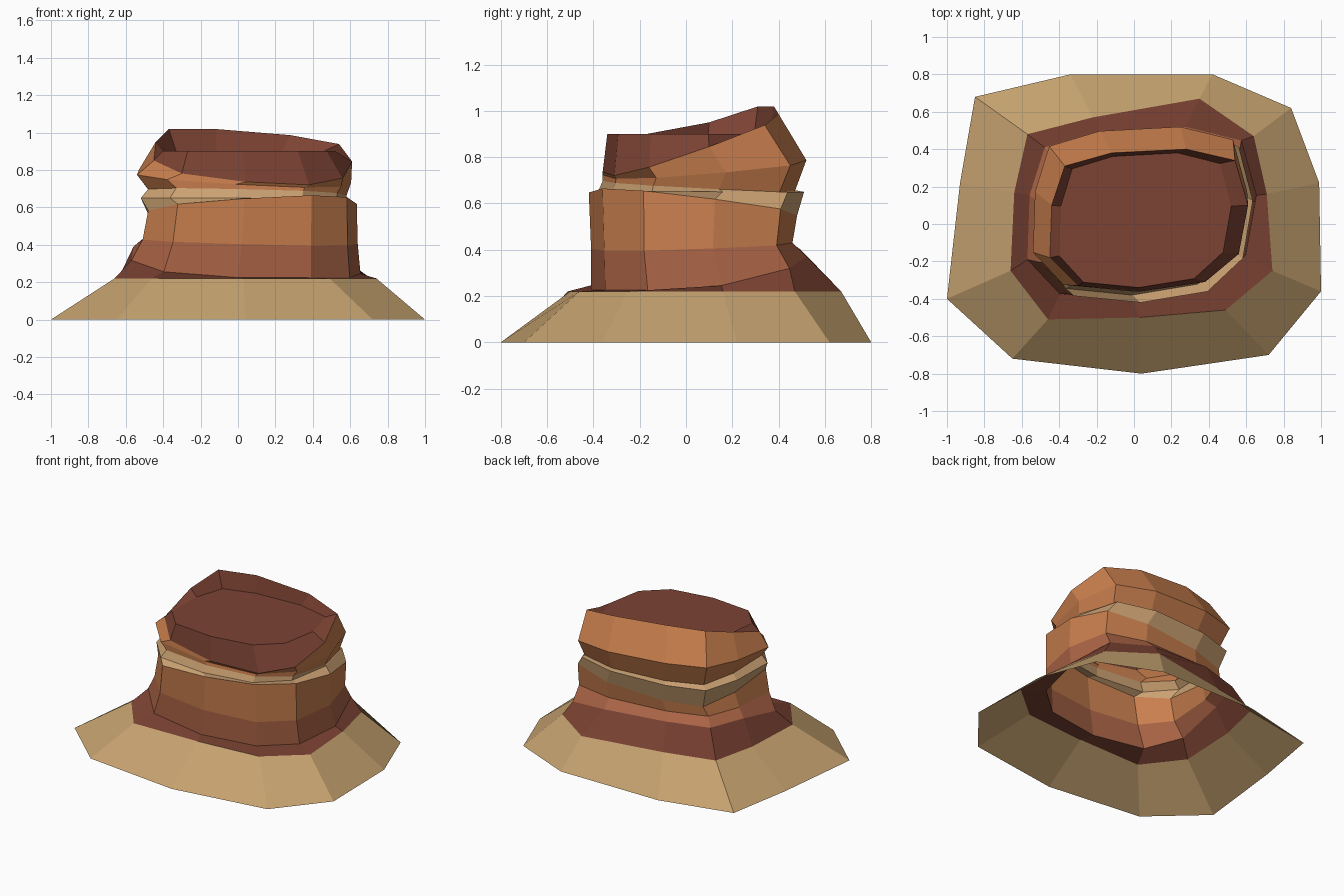
import bpy

if "Cube" in bpy.data.objects:
    bpy.data.objects.remove(bpy.data.objects["Cube"])

# Plan outlines, counter-clockwise from the front-left corner
BASE = [(-1, -.4), (-.65, -.72), (.04, -.8), (.72, -.7), (1, -.36), (.99, .22),
        (.84, .62), (.42, .8), (-.34, .8), (-.85, .68), (-.93, .22)]
FOOT = [(-.66, -.25), (-.46, -.51), (.03, -.5), (.49, -.46), (.74, -.25), (.71, .16),
        (.64, .47), (.35, .67), (-.22, .57), (-.57, .48), (-.64, .17)]
ROCK = [(-.45, -.18), (-.3, -.33), (.04, -.36), (.38, -.31), (.56, -.16), (.61, .1),
        (.54, .34), (.28, .4), (-.12, .38), (-.37, .31), (-.44, .1)]


def ring(x0, x1, y0, y1, z, sx=0, sy=0, lo=0, hi=2):
    """Rock outline fitted to a box, lying on a tilted plane."""
    pts = []
    for px, py in ROCK:
        x = x0 + (px + .45) / 1.06 * (x1 - x0)
        y = y0 + (py + .36) / .76 * (y1 - y0)
        pts.append((x, y, min(hi, max(lo, z + sx * x + sy * y))))
    return pts


def material(name, rgb):
    m = bpy.data.materials.new(name)
    m.diffuse_color = (*rgb, 1)
    m.use_nodes = True
    m.node_tree.nodes["Principled BSDF"].inputs["Base Color"].default_value = m.diffuse_color
    return m


def loft(name, rings, mat, cap=False):
    n = len(ROCK)
    verts = [p for r in rings for p in r]
    faces = [(k * n + i, k * n + (i + 1) % n, (k + 1) * n + (i + 1) % n, (k + 1) * n + i)
             for k in range(len(rings) - 1) for i in range(n)]
    if cap:
        faces.append(tuple(range(len(verts) - n, len(verts))))
    me = bpy.data.meshes.new(name)
    me.from_pydata(verts, [], faces)
    me.materials.append(mat)
    bpy.context.collection.objects.link(bpy.data.objects.new(name, me))


sand = material("sand", (.56, .36, .16))
dark = material("dark_rock", (.20, .055, .033))
red = material("red_rock", (.40, .125, .06))
orange = material("orange_rock", (.58, .21, .075))
pale = material("pale_rock", (.60, .36, .17))

# Strata boundaries from the ground up
ground = [(x, y, 0) for x, y in BASE]
foot = [(x, y, .22) for x, y in FOOT]
talus = ring(-.57, .655, -.41, .52, .29, -.12, .22, .225, .4)
red_top = ring(-.51, .64, -.41, .46, .42, -.03, .04)
cliff_top = ring(-.48, .635, -.42, .48, .59, .07, -.13)
ledge = ring(-.52, .58, -.38, .51, .65)
ledge_top = ring(-.48, .58, -.36, .47, .68, -.02, -.05)
bulge = ring(-.54, .605, -.36, .52, .755, -.06, .09)
rim = ring(-.45, .61, -.36, .40, .87, -.1, .36)
summit = ring(-.40, .52, -.34, .38, .90)

# Open sand skirt and scree slope
loft("sand_skirt", [ground, foot], sand)
loft("scree_slope", [foot, talus], dark)

# Cliff bands
loft("red_band", [talus, red_top], red)
loft("lower_cliff", [red_top, cliff_top], orange)
loft("pale_ledge", [cliff_top, ledge, ledge_top], pale)
loft("upper_cliff", [ledge_top, bulge, rim], orange)

# Level summit inside the tilted rim
loft("summit_cap", [rim, summit], dark, cap=True)
